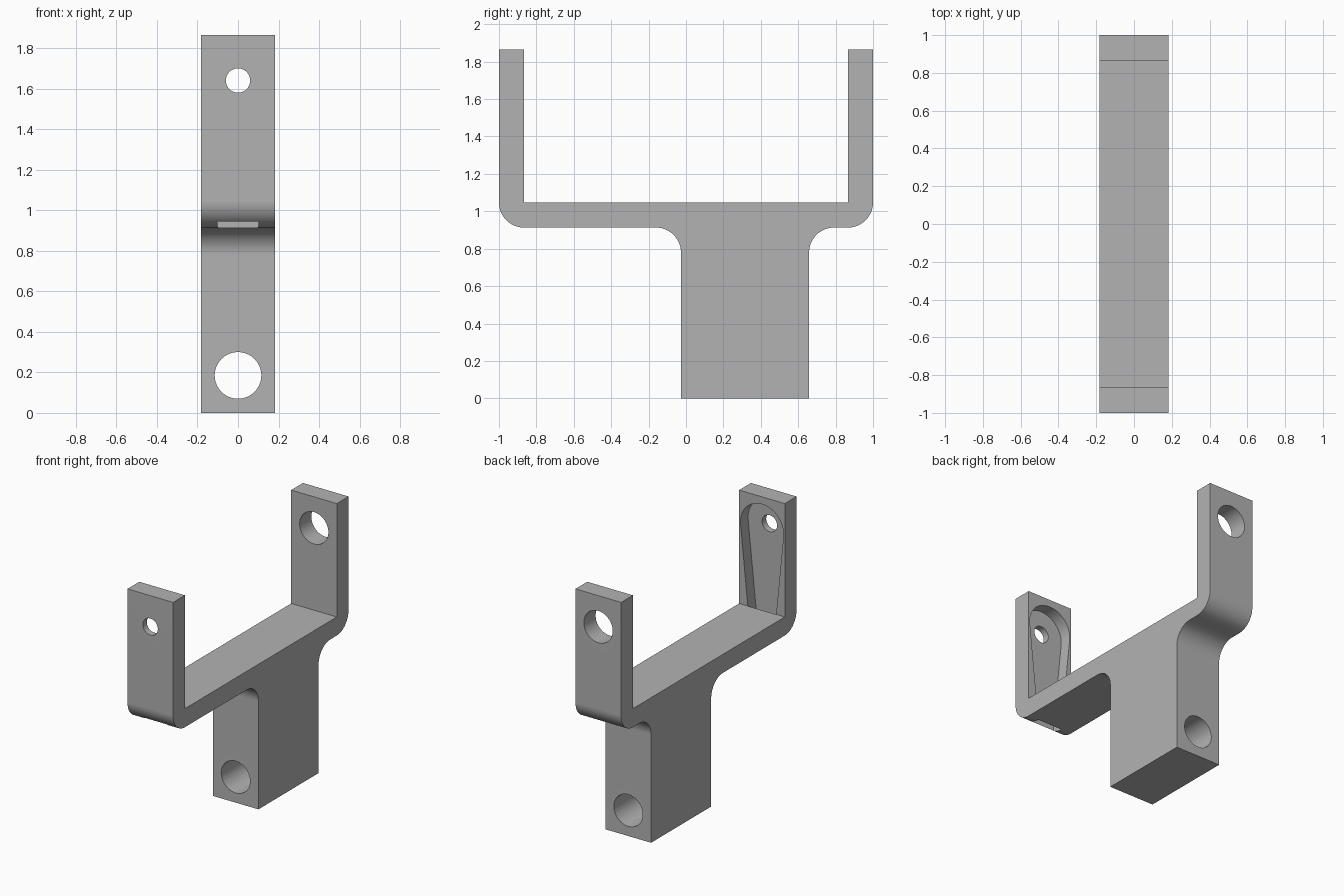
import bpy, bmesh, math
from mathutils import Vector

cube = bpy.data.objects.get("Cube")
if cube:
    bpy.data.objects.remove(cube, do_unlink=True)

HALF_W = 0.182                  # half width along x
TOP, FLOOR, UNDER = 1.865, 1.047, 0.913
INNER, R = 0.866, 0.134         # inner face of the arms, bend radius
STEM_F, STEM_B = -0.027, 0.658  # front and back of the stem
HOLE_Z = 1.64

grey = bpy.data.materials.new("Light grey")
grey.use_nodes = True
colour = (0.45, 0.45, 0.45, 1)
grey.diffuse_color = colour
grey.node_tree.nodes["Principled BSDF"].inputs["Base Color"].default_value = colour


def arc(cx, cy, r, start, end, steps=20):
    """Points along an arc, angles in degrees."""
    return [(cx + r * math.cos(a), cy + r * math.sin(a))
            for a in (math.radians(start + (end - start) * i / steps)
                      for i in range(steps + 1))]


def prism(name, points, direction):
    """Extrude a closed 3D outline into a solid object."""
    bm = bmesh.new()
    face = bm.faces.new([bm.verts.new(p) for p in points])
    ext = bmesh.ops.extrude_face_region(bm, geom=[face])
    moved = [g for g in ext["geom"] if isinstance(g, bmesh.types.BMVert)]
    bmesh.ops.translate(bm, verts=moved, vec=Vector(direction))
    bmesh.ops.recalc_face_normals(bm, faces=bm.faces)
    mesh = bpy.data.meshes.new(name)
    bm.to_mesh(mesh)
    bm.free()
    mesh.materials.append(grey)
    obj = bpy.data.objects.new(name, mesh)
    bpy.context.collection.objects.link(obj)
    return obj


def cut(target, outline, y0, y1):
    """Cut an (x, z) outline out of the target between two depths."""
    cutter = prism("cutter", [(x, y0, z) for x, z in outline], (0, y1 - y0, 0))
    cutter.hide_render = True
    mod = target.modifiers.new("cut", "BOOLEAN")
    mod.operation, mod.solver, mod.object = "DIFFERENCE", "EXACT", cutter
    bpy.context.view_layer.objects.active = target
    bpy.ops.object.modifier_apply(modifier=mod.name)
    bpy.data.objects.remove(cutter, do_unlink=True)


def circle(z, r):
    return arc(0, z, r, 0, 360, 64)[:-1]


# Side profile: fork with rounded outer bends and a filleted stem
profile = [(-INNER, TOP), (-1, TOP)]
profile += arc(-INNER, FLOOR, R, 180, 270)
profile += arc(STEM_F - R, UNDER - R, R, 90, 0)
profile += [(STEM_F, 0), (STEM_B, 0)]
profile += arc(STEM_B + R, UNDER - R, R, 180, 90)
profile += arc(INNER, FLOOR, R, 270, 360)
profile += [(1, TOP), (INNER, TOP), (INNER, FLOOR), (-INNER, FLOOR)]
bracket = prism("fork_bracket", [(-HALF_W, y, z) for y, z in profile],
                (2 * HALF_W, 0, 0))

# Tapered pocket on the inside of the front arm, running out below the floor
pocket = arc(0, HOLE_Z, 0.172, -5, 185, 40) + [(-0.093, 0.85), (0.093, 0.85)]
cut(bracket, pocket, -0.953, -INNER + 0.001)

# Bolt holes: front arm, back arm, stem
cut(bracket, circle(HOLE_Z, 0.06), -1.1, -0.8)
cut(bracket, circle(HOLE_Z, 0.115), 0.8, 1.1)
cut(bracket, circle(0.185, 0.115), -0.1, 0.75)

# Smooth bends and bores, crisp edges elsewhere
bpy.ops.object.select_all(action="DESELECT")
bracket.select_set(True)
bpy.context.view_layer.objects.active = bracket
bpy.ops.object.shade_smooth_by_angle(angle=math.radians(30))
weighted = bracket.modifiers.new("even_normals", "WEIGHTED_NORMAL")
weighted.keep_sharp = True
